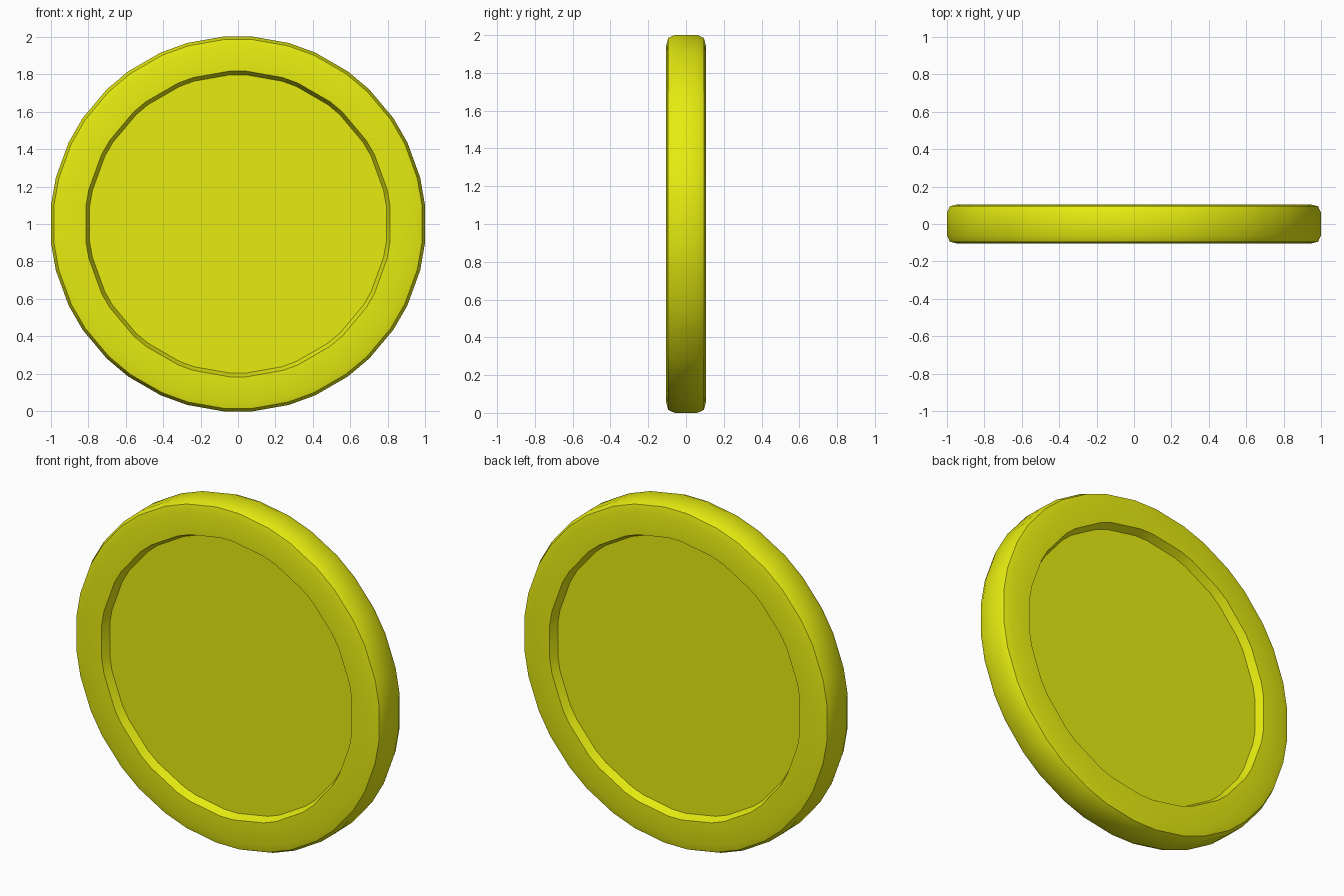
import bpy, bmesh
from math import radians, sin, cos

if "Cube" in bpy.data.objects:
    bpy.data.objects.remove(bpy.data.objects["Cube"])

SIDES = 18
# radius, depth (y), half angle of each chamfered corner in degrees
half_profile = [
    (0.797, 0.058, 3.0),   # edge of sunken face
    (0.817, 0.105, 3.0),   # inner lip of rim
    (0.946, 0.105, 4.3),   # flat of rim
    (0.987, 0.095, 4.3),   # rim shoulder
    (1.003, 0.060, 4.3),   # outer wall
]
profile = [(r, -y, a) for r, y, a in half_profile] + half_profile[::-1]

# Coin: lathe the profile around the y axis with paired corners
bm = bmesh.new()
rings = []
for r, y, half in profile:
    ring = []
    for i in range(SIDES):
        for s in (-half, half):
            t = radians(i * 360 / SIDES + s)
            ring.append(bm.verts.new((r * sin(t), y, 1 + r * cos(t))))
    rings.append(ring)
n = SIDES * 2
for a, b in zip(rings, rings[1:]):
    for i in range(n):
        j = (i + 1) % n
        bm.faces.new((a[i], a[j], b[j], b[i]))

# Sunken faces, front and back
bm.faces.new(rings[0])
bm.faces.new(rings[-1])
bmesh.ops.recalc_face_normals(bm, faces=bm.faces)

# Rest exactly on the ground
low = min(v.co.z for v in bm.verts)
bmesh.ops.translate(bm, verts=bm.verts, vec=(0, 0, -low))

mesh = bpy.data.meshes.new("coin")
bm.to_mesh(mesh)
bm.free()
coin = bpy.data.objects.new("coin", mesh)
bpy.context.collection.objects.link(coin)

mat = bpy.data.materials.new("yellow")
mat.diffuse_color = (0.80, 0.84, 0.005, 1)
mat.use_nodes = True
mat.node_tree.nodes["Principled BSDF"].inputs["Base Color"].default_value = mat.diffuse_color
mesh.materials.append(mat)

# Smooth shading with sharp edges kept
bpy.context.view_layer.objects.active = coin
coin.select_set(True)
bpy.ops.object.shade_smooth_by_angle(angle=radians(30))
